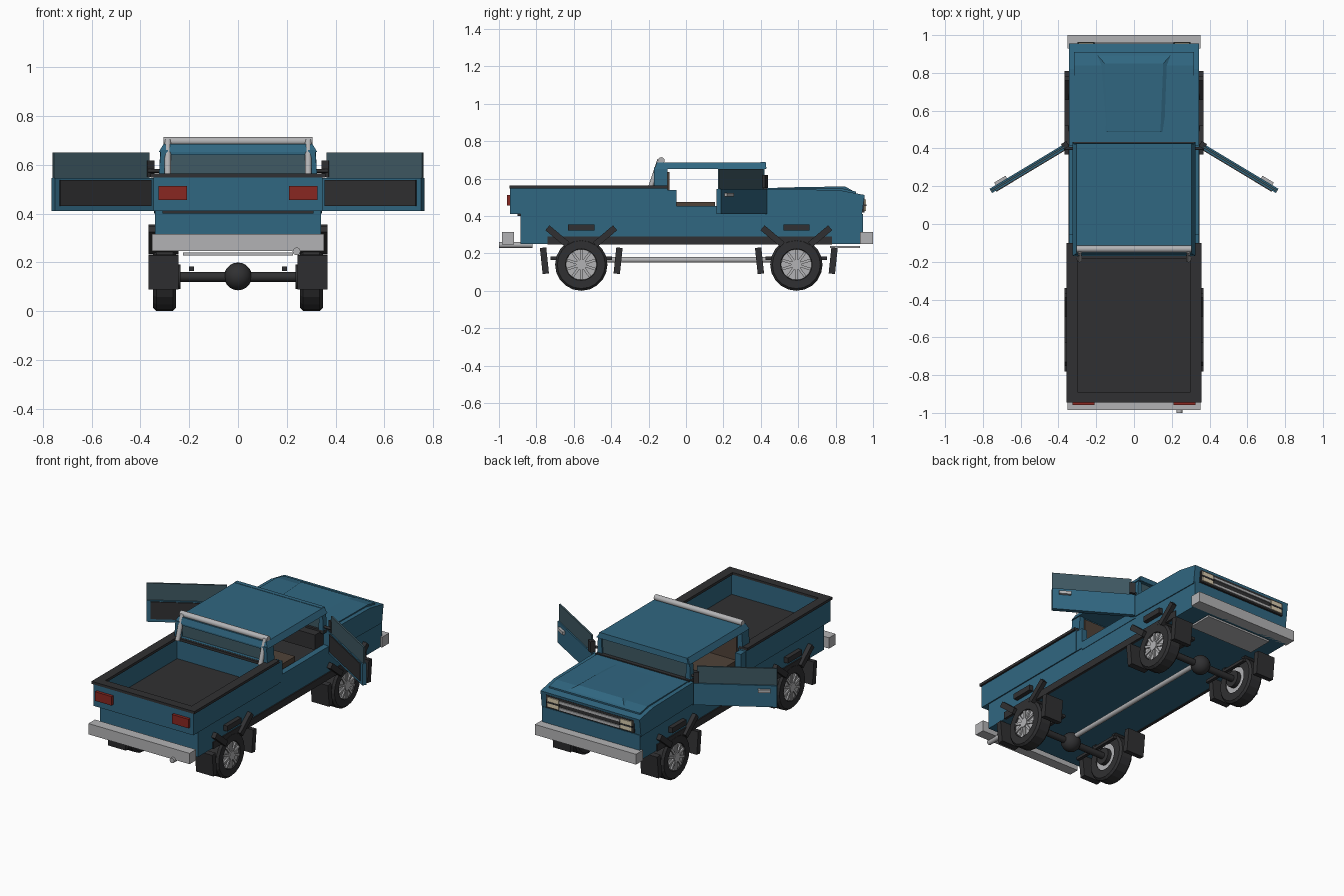
import bpy, bmesh
from math import radians, cos, sin, pi
from mathutils import Matrix, Vector

if "Cube" in bpy.data.objects:
    bpy.data.objects.remove(bpy.data.objects["Cube"])


def mat(name, rgb):
    m = bpy.data.materials.new(name)
    m.diffuse_color = (*rgb, 1)
    m.use_nodes = True
    m.node_tree.nodes["Principled BSDF"].inputs["Base Color"].default_value = m.diffuse_color
    return m


BLUE = mat("paint_blue", (0.03, 0.135, 0.22))
BLACK = mat("trim_black", (0.03, 0.03, 0.032))
GLASS = mat("glass_dark", (0.05, 0.1, 0.125))
RED = mat("lamp_red", (0.25, 0.02, 0.015))
CREAM = mat("lamp_cream", (0.7, 0.6, 0.42))
BROWN = mat("seat_brown", (0.08, 0.055, 0.04))
GREY = mat("metal_grey", (0.45, 0.45, 0.46))
I = Matrix.Identity(4)


def finish(name, bm, m, M=I, smooth=False):
    bm.transform(M)
    bmesh.ops.recalc_face_normals(bm, faces=bm.faces)
    for f in bm.faces:
        f.smooth = smooth and len(f.verts) <= 4
    me = bpy.data.meshes.new(name)
    bm.to_mesh(me)
    bm.free()
    me.materials.append(m)
    ob = bpy.data.objects.new(name, me)
    bpy.context.collection.objects.link(ob)
    return ob


def box(name, x, y, z, m, M=I, top=None):
    """Box from ranges; top = (x inset, y inset) tapers the upper face."""
    bm = bmesh.new()
    bmesh.ops.create_cube(bm, size=1)
    for v in bm.verts:
        up = v.co.z > 0
        sx, sy = (1 if v.co.x > 0 else -1), (1 if v.co.y > 0 else -1)
        v.co = (x[sx > 0], y[sy > 0], z[up])
        if up and top:
            v.co.x -= sx * top[0]
            v.co.y -= sy * top[1]
    return finish(name, bm, m, M)


def pair(name, x, y, z, m, **k):
    for s, side in ((1, "right"), (-1, "left")):
        box(f"{side}_{name}", x, y, z, m, Matrix.Diagonal((s, 1, 1, 1)), **k)


def rod(name, a, b, r, m, seg=12, smooth=True):
    a, b = Vector(a), Vector(b)
    bm = bmesh.new()
    bmesh.ops.create_cone(bm, cap_ends=True, segments=seg, radius1=r, radius2=r, depth=(b - a).length)
    M = Matrix.Translation((a + b) / 2) @ (b - a).to_track_quat('Z', 'Y').to_matrix().to_4x4()
    return finish(name, bm, m, M, smooth)


def prism(name, pts, x, m):
    """Extrude a (y, z) side profile across x."""
    bm = bmesh.new()
    f = bm.faces.new([bm.verts.new((x[0], p, q)) for p, q in pts])
    r = bmesh.ops.extrude_face_region(bm, geom=[f])
    bmesh.ops.translate(bm, vec=(x[1] - x[0], 0, 0), verts=[v for v in r["geom"] if isinstance(v, bmesh.types.BMVert)])
    return finish(name, bm, m)


# lower body and sills
box("lower_body", (-.34, .34), (-.885, .945), (.25, .41), BLUE)
pair("sill_strip", (.33, .347), (-.74, .78), (.247, .29), BLACK)

# cargo bed
box("bed_floor", (-.31, .31), (-.9, -.16), (.40, .425), BLACK)
pair("bed_wall", (.305, .347), (-.94, -.10), (.41, .55), BLUE)
box("tailgate", (-.305, .305), (-.94, -.89), (.41, .55), BLUE)
pair("bed_side_rim", (.30, .358), (-.945, -.10), (.548, .564), BLACK)
box("bed_rear_rim", (-.30, .30), (-.945, -.89), (.548, .564), BLACK)
box("bed_front_rim", (-.30, .30), (-.185, -.165), (.548, .564), BLACK)
pair("tail_lamp", (.21, .325), (-.958, -.938), (.455, .512), RED)

# cab shell
box("cab_rear_wall", (-.305, .305), (-.17, -.11), (.41, .565), BLUE)
pair("rear_pillar", (.28, .325), (-.17, -.10), (.55, .66), BLUE, top=(.008, 0))
box("rear_header", (-.28, .28), (-.165, -.105), (.64, .66), BLUE)
box("rear_glass", (-.285, .285), (-.15, -.14), (.56, .65), GLASS)
pair("door_jamb", (.305, .345), (-.10, -.052), (.41, .54), BLUE)
pair("door_sill", (.305, .343), (-.06, .42), (.40, .453), BLUE)
box("roof", (-.325, .325), (-.168, .428), (.652, .686), BLUE, top=(.02, .012))
box("visor", (-.315, .315), (.395, .43), (.655, .688), BLUE, top=(.01, .004))
pair("windshield_pillar", (.29, .325), (.385, .42), (.54, .66), BLUE, top=(.006, 0))
box("windshield", (-.295, .295), (.4, .41), (.54, .66), GLASS)
box("cowl", (-.325, .325), (.385, .435), (.535, .556), BLACK)

# interior
box("cab_floor", (-.305, .305), (-.11, .42), (.405, .415), BLACK)
box("seat", (-.29, .29), (-.09, .155), (.415, .474), BROWN)
box("seat_back", (-.29, .29), (-.112, -.088), (.45, .635), BROWN)
box("dashboard", (-.305, .305), (.33, .415), (.45, .545), BLACK)
bm = bmesh.new()
bmesh.ops.create_cone(bm, segments=16, radius1=.06, radius2=.06, depth=.012, cap_ends=True)
finish("steering_wheel", bm, BLACK, Matrix.Translation((-.15, .27, .53)) @ Matrix.Rotation(radians(60), 4, 'X'))
rod("steering_column", (-.15, .27, .53), (-.15, .35, .49), .01, BLACK)

# hood, fenders and front face
prism("front_fenders", [(.415, .41), (.415, .545), (.82, .538), (.955, .512), (.94, .40)], (-.345, .345), BLUE)
prism("hood", [(.43, .53), (.43, .55), (.84, .546), (.91, .53), (.91, .51)], (-.318, .318), BLUE)
bm = bmesh.new()
low = [bm.verts.new(p) for p in ((-.165, .48, .546), (.165, .48, .546), (.2, .9, .53), (-.2, .9, .53))]
hi = [bm.verts.new(p) for p in ((-.14, .49, .552), (.14, .49, .552), (.155, .85, .558), (-.155, .85, .558))]
bm.faces.new(low)
bm.faces.new(hi)
for i in range(4):
    j = (i + 1) % 4
    bm.faces.new((low[i], low[j], hi[j], hi[i]))
finish("hood_bulge", bm, BLUE)
box("grille", (-.305, .305), (.93, .955), (.418, .497), BLACK)
for z in (.435, .475):
    box("grille_bar", (-.21, .21), (.95, .961), (z - .008, z + .008), GREY)
pair("headlamp", (.215, .295), (.95, .962), (.427, .488), CREAM)
pair("headlamp_split", (.21, .298), (.955, .964), (.452, .462), BLACK)

# bumpers, skid plate, exhaust
box("rear_bumper", (-.352, .352), (-.985, -.92), (.247, .315), GREY)
box("front_bumper", (-.352, .352), (.93, 1.0), (.25, .315), GREY)
box("skid_plate", (-.225, .225), (.77, .93), (.228, .24), GREY)
rod("exhaust", (.24, -1.0, .245), (.24, -.82, .245), .016, GREY)

# roll bar
rod("roll_bar", (-.305, -.132, .696), (.305, -.132, .696), .018, GREY)
for s in (-1, 1):
    rod("roll_bar_post", (s * .288, -.19, .55), (s * .288, -.14, .7), .014, GREY)

# opened doors, built flat in hinge space then swung out
for s, side in ((1, "right"), (-1, "left")):
    M = Matrix.Diagonal((s, 1, 1, 1)) @ Matrix.Translation((.365, .41, 0)) @ Matrix.Rotation(radians(-31), 4, 'Z')
    box(side + "_door", (-.02, .458), (-.012, .014), (.41, .545), BLUE, M)
    box(side + "_door_liner", (.0, .435), (-.018, -.01), (.43, .538), BLACK, M)
    box(side + "_door_glass", (.0, .458), (-.005, .006), (.545, .65), GLASS, M)
    box(side + "_door_handle", (.35, .42), (.014, .03), (.505, .524), GREY, M)
    box(side + "_mirror", (-.02, .012), (-.01, .022), (.55, .618), BLACK, M)
    rod(side + "_mirror_arm", (s * .31, .4, .575), (s * .37, .4, .575), .008, BLACK)

# running gear
rod("drive_shaft", (0, -.56, .165), (0, .59, .165), .015, GREY)
for end, cy in (("rear", -.56), ("front", .59)):
    rod(end + "_axle", (-.27, cy, .14), (.27, cy, .14), .02, BLACK)
    bm = bmesh.new()
    bmesh.ops.create_uvsphere(bm, u_segments=16, v_segments=10, radius=.057)
    finish(end + "_differential", bm, BLACK, Matrix.Translation((0, cy, .142)), True)
    pair(end + "_leaf_spring", (.18, .2), (cy - .165, cy + .165), (.165, .183), BLACK)
    for s in (-1, 1):
        # tyre lathed from a half section
        bm = bmesh.new()
        prof = [(.255, .08), (.255, .128), (.267, .14), (.335, .14), (.348, .128), (.348, .085), (.335, .08)]
        vs = [bm.verts.new((x, 0, r)) for x, r in prof]
        es = [bm.edges.new((vs[i], vs[(i + 1) % len(vs)])) for i in range(len(vs))]
        bmesh.ops.spin(bm, geom=vs + es, axis=(1, 0, 0), cent=(0, 0, 0), angle=2 * pi, steps=20, use_duplicate=False)
        bmesh.ops.remove_doubles(bm, verts=bm.verts, dist=1e-4)
        finish(end + "_tyre", bm, BLACK, Matrix.Translation((0, cy, .14)) @ Matrix.Diagonal((s, 1, 1, 1)))
        rod(end + "_rim", (s * .26, cy, .14), (s * .34, cy, .14), .082, GREY, 20)
        rod(end + "_hub", (s * .33, cy, .14), (s * .353, cy, .14), .028, GREY, 12)
        rod(end + "_brake_drum", (s * .235, cy, .14), (s * .265, cy, .14), .05, BLACK, 16)
        for k in range(10):
            R = Matrix.Translation((0, cy, .14)) @ Matrix.Rotation(k * pi / 5, 4, 'X')
            x = sorted((s * .335, s * .349))
            box(end + "_spoke", x, (-.007, .007), (.02, .08), GREY, R)
        # segmented flares and flaps around the wheel
        for a in (6, 50, 90, 130, 174):
            t = radians(a)
            P = Matrix.Translation((s * .306, cy + .198 * cos(t), .14 + .198 * sin(t))) @ Matrix.Rotation(radians(90 - a), 4, 'X')
            box(end + "_flare", (-.061, .061), (-.07, .07), (-.017, .017), BLACK, P)
